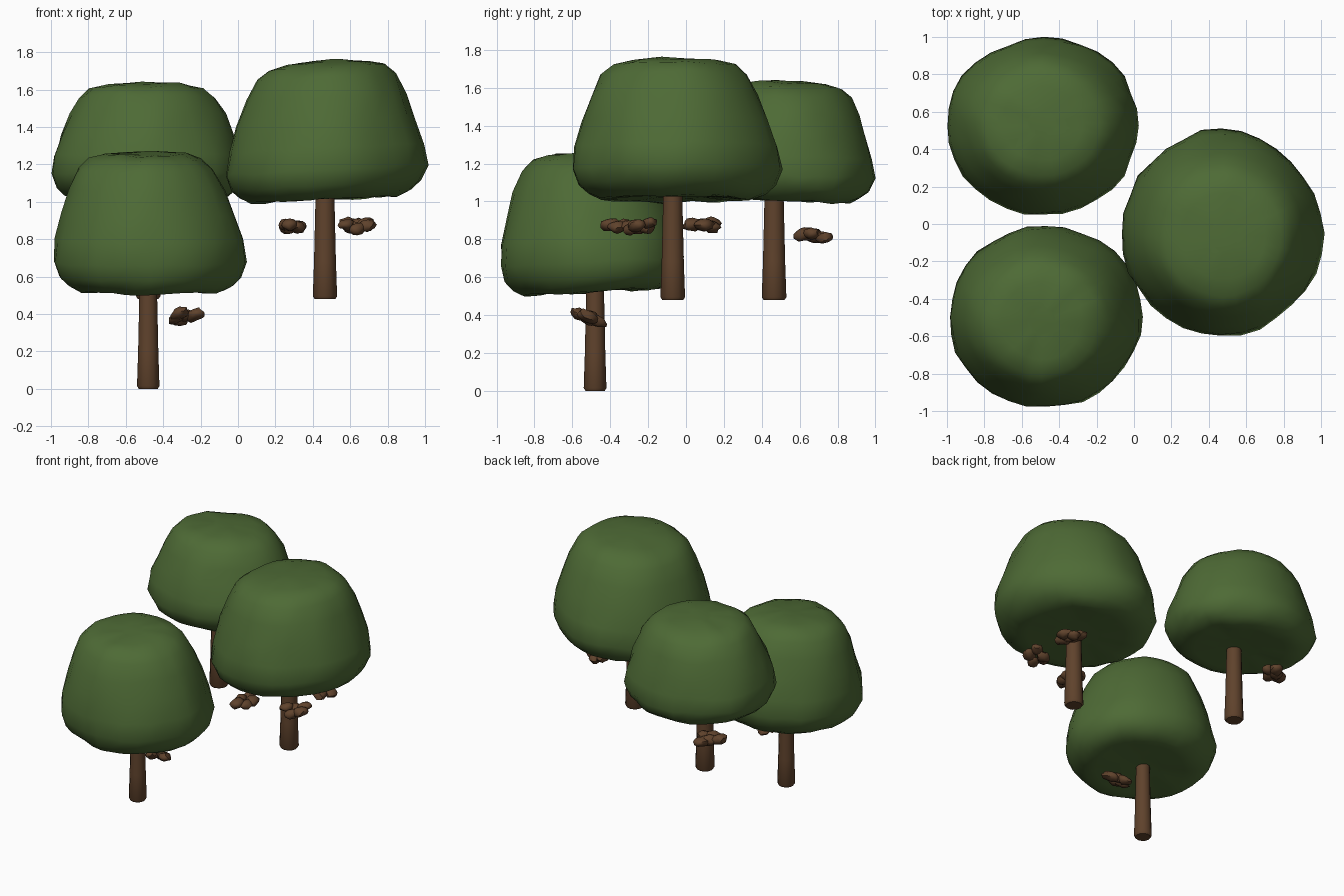
import bpy, bmesh, math, random
from mathutils import Vector, noise

if "Cube" in bpy.data.objects:
    bpy.data.objects.remove(bpy.data.objects["Cube"])


def material(name, rgb):
    mat = bpy.data.materials.new(name)
    mat.use_nodes = True
    mat.diffuse_color = (*rgb, 1)
    mat.node_tree.nodes["Principled BSDF"].inputs["Base Color"].default_value = (*rgb, 1)
    return mat


LEAF = material("leaf green", (0.076, 0.145, 0.036))
BARK = material("bark brown", (0.115, 0.055, 0.025))


def finish(bm, name, mat, angle):
    bmesh.ops.recalc_face_normals(bm, faces=bm.faces)
    mesh = bpy.data.meshes.new(name)
    bm.to_mesh(mesh)
    bm.free()
    mesh.materials.append(mat)
    obj = bpy.data.objects.new(name, mesh)
    bpy.context.collection.objects.link(obj)
    bpy.ops.object.select_all(action="DESELECT")
    obj.select_set(True)
    bpy.context.view_layer.objects.active = obj
    bpy.ops.object.shade_smooth_by_angle(angle=math.radians(angle))
    return obj


def loft(rings, sides):
    """Skin of circular rings (centre, radius), capped at both ends."""
    bm = bmesh.new()
    loops = []
    for centre, radius in rings:
        loops.append([bm.verts.new(centre + radius * Vector((math.cos(a), math.sin(a), 0)))
                      for a in (math.tau * i / sides for i in range(sides))])
    for low, high in zip(loops, loops[1:]):
        for i in range(sides):
            j = (i + 1) % sides
            bm.faces.new((low[i], low[j], high[j], high[i]))
    bm.faces.new(loops[0][::-1])
    bm.faces.new(loops[-1])
    return bm


# Canopy outline: height fraction, radius fraction
CROWN = [(0.03, 0.3), (0.01, 0.6), (0.01, 0.74), (0.05, 0.85), (0.11, 0.94), (0.22, 1),
         (0.38, 0.97), (0.56, 0.895), (0.74, 0.805), (0.88, 0.7), (0.95, 0.59),
         (0.985, 0.42), (1, 0.15)]


def canopy(name, centre, size, lean, tilt):
    base = Vector(centre)
    rx, ry, height = size
    rings = [(Vector((0, 0, t)), r) for t, r in CROWN]
    bm = loft(rings, 32)
    for v in bm.verts:
        x, y, t = v.co
        # broad swells with smaller dents on top of them
        swell = (1 + 0.035 * noise.noise(v.co * 2 + base * 5)
                 + 0.03 * noise.noise(v.co * 5 + base * 3))
        v.co = base + Vector((
            rx * x * swell + lean[0] * t,
            ry * y * swell + lean[1] * t,
            height * t + tilt[0] * x * rx + tilt[1] * y * ry
            + 0.015 * noise.noise(Vector((x, y, t)) * 4 + base)))
    finish(bm, name, LEAF, 60)


def trunk(name, x, y, bottom, top, radius):
    rings = [(Vector((x, y, z)), r) for z, r in (
        (bottom, radius * 0.85), (bottom + 0.015, radius),
        (bottom + 0.2, radius * 0.9), (top, radius * 0.75))]
    finish(loft(rings, 12), name, BARK, 50)


def twig_clump(name, centre, length, angle, rise, seed):
    """Knobbly cluster of squashed lumps strung along one direction."""
    rng = random.Random(seed)
    bm = bmesh.new()
    along = Vector((math.cos(angle), math.sin(angle), rise))
    side = Vector((-math.sin(angle), math.cos(angle), 0))
    for k in range(5):
        middle = (Vector(centre) + along * length * (k / 4 - 0.5) * 0.55
                  + side * (0.035 * (-1) ** k + rng.uniform(-0.015, 0.015))
                  + Vector((0, 0, rng.uniform(-0.015, 0.015))))
        lump = bmesh.ops.create_icosphere(bm, subdivisions=2, radius=1)["verts"]
        size = rng.uniform(0.85, 1.1)
        for v in lump:
            bump = size * (1 + 0.35 * noise.noise(v.co * 1.4 + middle * 20))
            v.co = middle + bump * (along * v.co.x * 0.055 + side * v.co.y * 0.042
                                    + Vector((0, 0, v.co.z * 0.034)))
    finish(bm, name, BARK, 50)


# Front left tree
canopy("front_left_canopy", (-0.465, -0.49, 0.515), (0.515, 0.49, 0.75), (-0.03, -0.03), (0, 0.05))
trunk("front_left_trunk", -0.48, -0.48, 0, 0.62, 0.06)
twig_clump("front_left_twigs", (-0.295, -0.515, 0.38), 0.17, -0.85, 0.3, 3)

# Back left tree
canopy("back_left_canopy", (-0.48, 0.52, 1.0), (0.515, 0.475, 0.635), (-0.01, 0.02), (0, -0.04))
trunk("back_left_trunk", -0.48, 0.465, 0.48, 1.1, 0.065)
twig_clump("back_left_twigs", (-0.65, 0.66, 0.82), 0.22, 0.8, 0, 5)

# Right tree
canopy("right_canopy", (0.463, -0.045, 1.005), (0.535, 0.55, 0.75), (0.015, -0.02), (0.05, 0))
trunk("right_trunk", 0.465, -0.07, 0.48, 1.1, 0.065)
twig_clump("right_front_twigs", (0.645, -0.25, 0.87), 0.22, 0.6, 0.1, 8)
twig_clump("right_back_twigs", (0.64, 0.1, 0.875), 0.2, 2.2, 0, 11)
twig_clump("right_inner_twigs", (0.295, -0.33, 0.87), 0.25, 1.6, 0, 14)
